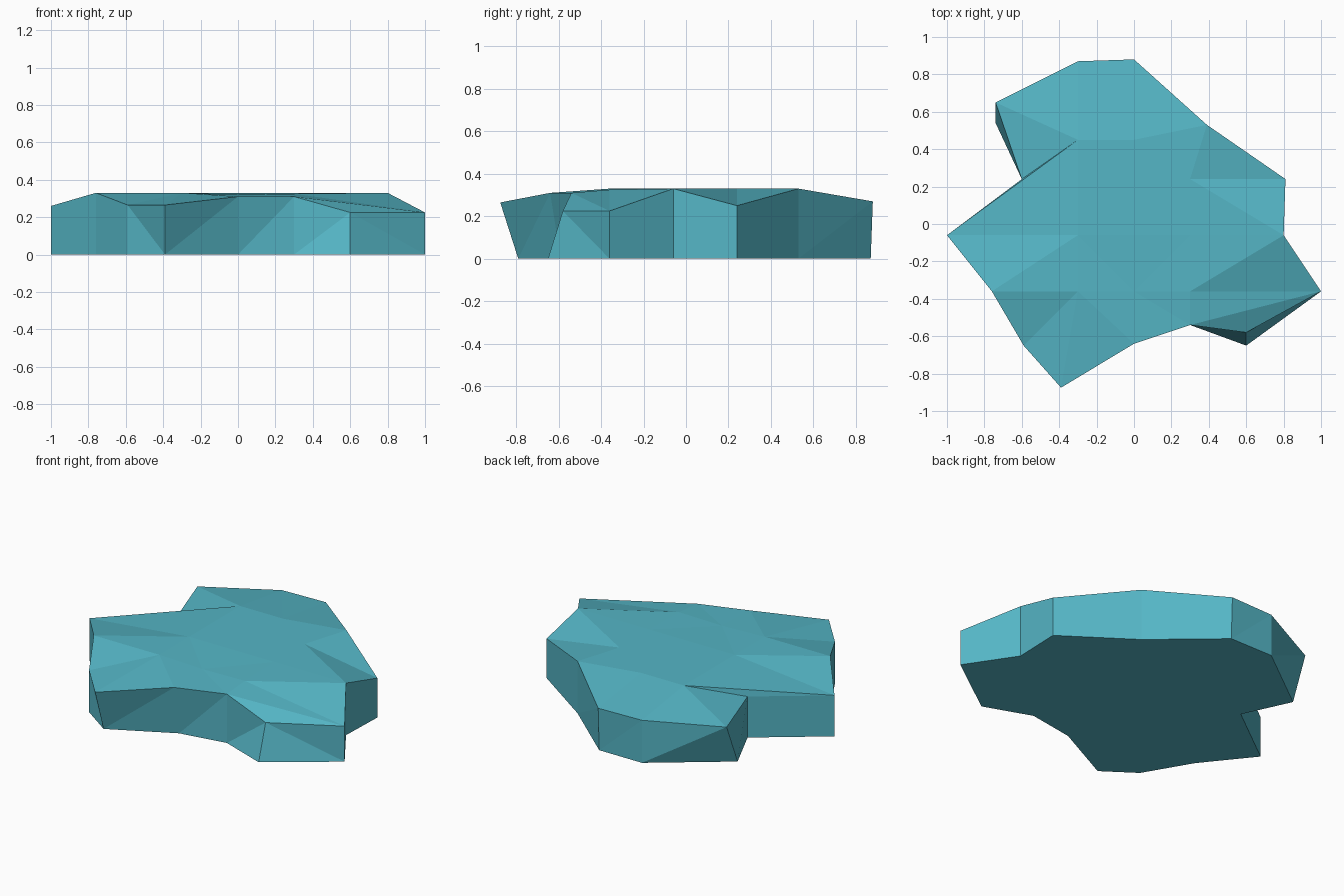
import bpy, bmesh

if "Cube" in bpy.data.objects:
    bpy.data.objects.remove(bpy.data.objects["Cube"])

# Upper rim of the rock slab, clockwise from the back left (x, y, z)
rim = {
    "A": (-0.74, 0.65, 0.26), "B": (-0.30, 0.87, 0.27), "C": (0.00, 0.88, 0.27),
    "D": (0.39, 0.53, 0.33), "E": (0.81, 0.24, 0.25), "F": (0.80, -0.06, 0.33),
    "G": (1.00, -0.36, 0.225), "H": (0.60, -0.58, 0.225), "I": (0.30, -0.54, 0.31),
    "J": (0.00, -0.64, 0.31), "K": (-0.39, -0.875, 0.265), "L": (-0.59, -0.65, 0.265),
    "M": (-0.76, -0.36, 0.33), "N": (-1.00, -0.06, 0.26), "O": (-0.60, 0.24, 0.26),
}
# Ground corners that are shifted in y from the rim above them
foot_y = {"A": 0.54, "C": 0.87, "H": -0.65, "J": -0.59, "K": -0.79}
# Points on the plateau
inner = {
    "V": (-0.30, 0.45, 0.33), "W": (0.00, 0.45, 0.33), "R": (0.30, 0.24, 0.33),
    "P": (-0.30, -0.06, 0.33), "S": (0.30, -0.06, 0.33),
    "X": (-0.30, -0.36, 0.33), "Y": (0.00, -0.36, 0.32), "Z": (0.30, -0.36, 0.325),
}
# Facets of the upper side, by point letters
facets = ("ABVO BCWV CDRW DER EFSR FGZS GHI GIZ ZIJY YJKX XKLM "
          "MNPX NVP NOV PVWRS PSZYX").split()

bm = bmesh.new()
top = {k: bm.verts.new(p) for k, p in {**rim, **inner}.items()}
foot = {k: bm.verts.new((p[0], foot_y.get(k, p[1]), 0)) for k, p in rim.items()}

# Plateau and sloping edges
for f in facets:
    bm.faces.new([top[k] for k in f])
# Side walls
names = list(rim)
for a, b in zip(names, names[1:] + names[:1]):
    bm.faces.new((top[a], top[b], foot[b], foot[a]))
# Underside
bm.faces.new([foot[k] for k in names])

bmesh.ops.triangulate(bm, faces=bm.faces[:])
bmesh.ops.recalc_face_normals(bm, faces=bm.faces[:])

mesh = bpy.data.meshes.new("rock_slab")
bm.to_mesh(mesh)
bm.free()

# One teal colour
teal = bpy.data.materials.new("teal")
teal.diffuse_color = (0.091, 0.468, 0.565, 1)
teal.use_nodes = True
teal.node_tree.nodes["Principled BSDF"].inputs["Base Color"].default_value = teal.diffuse_color
mesh.materials.append(teal)
slab = bpy.data.objects.new("rock_slab", mesh)
bpy.context.collection.objects.link(slab)
